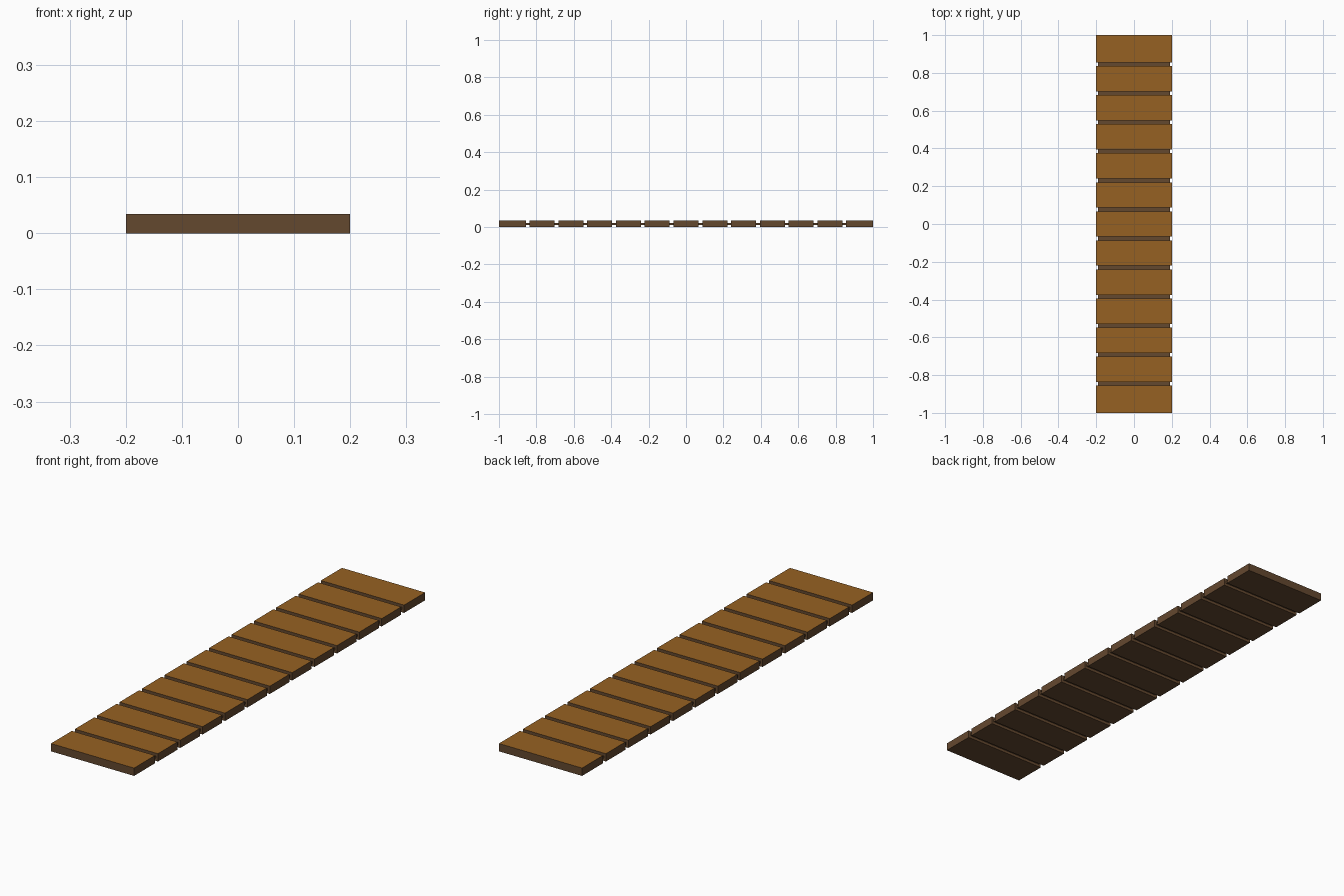
import bpy, bmesh

if "Cube" in bpy.data.objects:
    bpy.data.objects.remove(bpy.data.objects["Cube"])

COUNT, LENGTH, GAP = 13, 2.0, 0.02
HALF_W, HEIGHT = 0.20, 0.034
PITCH = LENGTH / COUNT


def material(name, rgb):
    m = bpy.data.materials.new(name)
    m.diffuse_color = (*rgb, 1.0)
    m.use_nodes = True
    m.node_tree.nodes["Principled BSDF"].inputs["Base Color"].default_value = m.diffuse_color
    return m


top_wood = material("golden brown wood", (0.305, 0.120, 0.016))
side_wood = material("dark brown wood", (0.127, 0.065, 0.028))


def box(name, hx, y0, y1, z0, z1, drop_ends=False):
    bm = bmesh.new()
    bmesh.ops.create_cube(bm, size=1)
    for v in bm.verts:
        v.co = (v.co.x * 2 * hx,
                y0 if v.co.y < 0 else y1,
                z0 if v.co.z < 0 else z1)
    bm.normal_update()
    if drop_ends:
        ends = [f for f in bm.faces if abs(f.normal.y) > 0.5]
        bmesh.ops.delete(bm, geom=ends, context='FACES_ONLY')
    me = bpy.data.meshes.new(name)
    bm.to_mesh(me)
    bm.free()
    ob = bpy.data.objects.new(name, me)
    bpy.context.collection.objects.link(ob)
    me.materials.append(side_wood)
    return ob


for i in range(COUNT):
    # plank: half a gap trimmed off every inner edge
    y0 = -LENGTH / 2 + i * PITCH + (GAP / 2 if i > 0 else 0)
    y1 = -LENGTH / 2 + (i + 1) * PITCH - (GAP / 2 if i < COUNT - 1 else 0)
    plank = box(f"plank_{i + 1}", HALF_W, y0, y1, 0, HEIGHT)
    plank.data.materials.append(top_wood)
    for p in plank.data.polygons:
        if p.normal.z > 0.5:
            p.material_index = 1
    # thin recessed strip joining this plank to the next
    if i < COUNT - 1:
        box(f"joining_strip_{i + 1}", HALF_W - 0.01, y1, y1 + GAP,
            0.012, 0.022, drop_ends=True)
